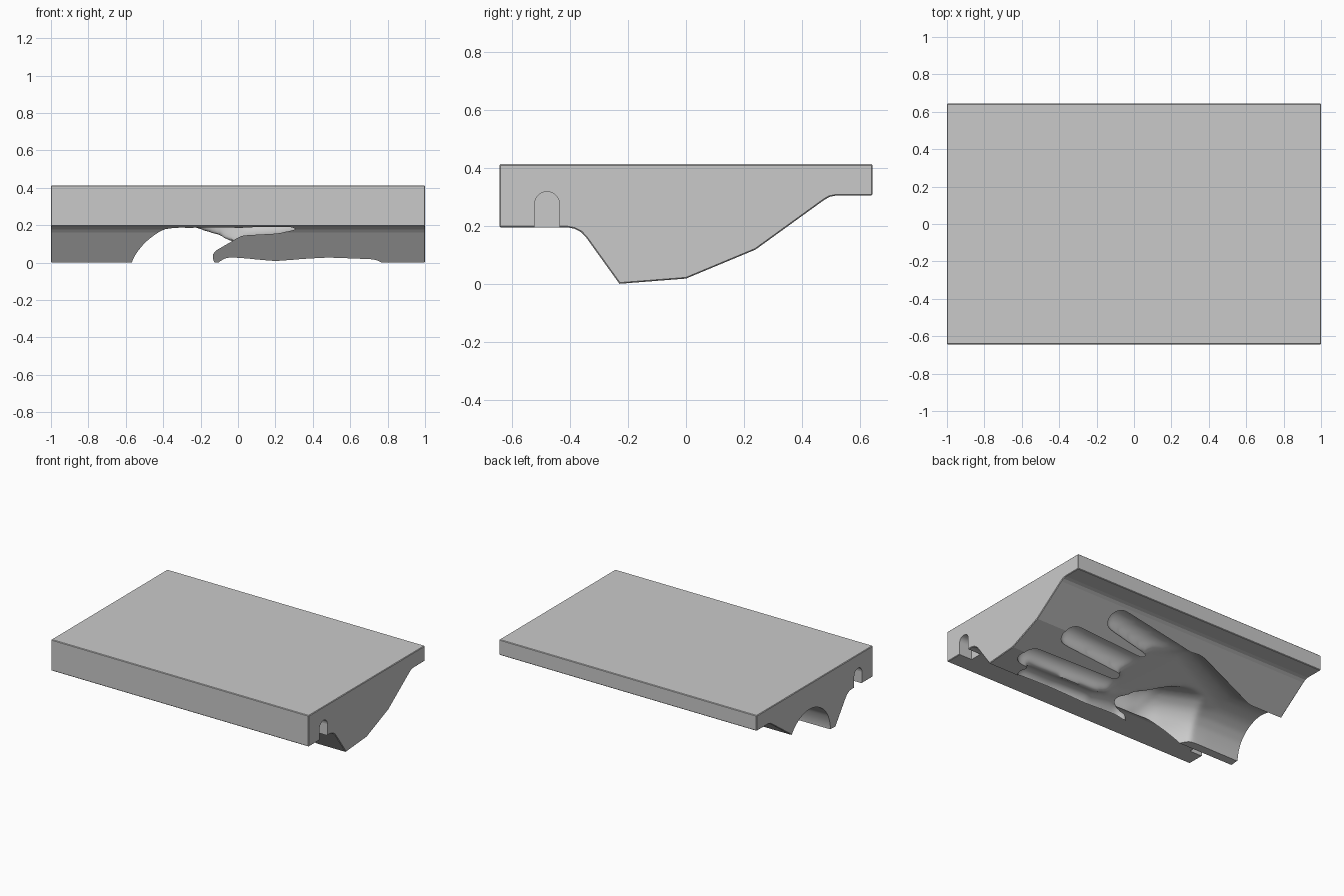
import bpy, bmesh, math
from mathutils import Matrix

if "Cube" in bpy.data.objects:
    bpy.data.objects.remove(bpy.data.objects["Cube"])

grey = bpy.data.materials.new("plain grey")
grey.use_nodes = True
grey.diffuse_color = (0.59, 0.59, 0.59, 1)
grey.node_tree.nodes["Principled BSDF"].inputs["Base Color"].default_value = (0.59, 0.59, 0.59, 1)


def to_object(name, bm):
    bmesh.ops.recalc_face_normals(bm, faces=bm.faces)
    mesh = bpy.data.meshes.new(name)
    bm.to_mesh(mesh)
    bm.free()
    mesh.materials.append(grey)
    obj = bpy.data.objects.new(name, mesh)
    bpy.context.collection.objects.link(obj)
    return obj


def prism(name, profile, x0, x1):
    """Extrude a (y, z) profile along x."""
    bm = bmesh.new()
    face = bm.faces.new([bm.verts.new((x0, y, z)) for y, z in profile])
    out = bmesh.ops.extrude_face_region(bm, geom=[face])
    verts = [v for v in out["geom"] if isinstance(v, bmesh.types.BMVert)]
    bmesh.ops.translate(bm, verts=verts, vec=(x1 - x0, 0, 0))
    return to_object(name, bm)


def add_blob(bm, balls):
    """Add the convex hull of several balls (x, y, z, radius)."""
    part = bmesh.new()
    for x, y, z, r in balls:
        bmesh.ops.create_icosphere(part, subdivisions=3, radius=r,
                                   matrix=Matrix.Translation((x, y, z)))
    hull = bmesh.ops.convex_hull(part, input=part.verts)
    inside = {g for g in hull["geom_interior"] + hull["geom_unused"]
              if isinstance(g, bmesh.types.BMVert)}
    bmesh.ops.delete(part, geom=list(inside), context="VERTS")
    mesh = bpy.data.meshes.new("blob")
    part.to_mesh(mesh)
    part.free()
    bm.from_mesh(mesh)
    bpy.data.meshes.remove(mesh)


# Slab with a stepped, sloping underside
block = prism("rest_block", [
    (-0.644, 0.413), (-0.644, 0.195), (-0.41, 0.195), (-0.385, 0.19), (-0.362, 0.178),
    (-0.345, 0.16), (-0.23, 0.0), (0, 0.018), (0.24, 0.118), (0.475, 0.288),
    (0.495, 0.3), (0.52, 0.305), (0.644, 0.305), (0.644, 0.413)], -1, 1)
bevel = block.modifiers.new("edge_softening", "BEVEL")
bevel.width = 0.004
bevel.segments = 1
bevel.limit_method = "ANGLE"
bevel.angle_limit = math.radians(70)

# Hand-shaped hollow: wrist, palm, ball of thumb, thumb and four fingers
hand_parts = [
    [(-1.3, 0.06, 0, 0.24), (-0.7, 0.06, 0, 0.235)],
    [(-0.7, 0.06, 0, 0.235), (-0.2, 0.265, 0.115, 0.18), (-0.16, 0.0, 0.02, 0.16),
     (0.06, 0.1, 0.03, 0.14), (0.0, 0.26, 0.13, 0.12), (0.02, -0.07, 0.02, 0.12)],
    [(-0.34, -0.2, 0.02, 0.21), (-0.31, -0.21, 0.12, 0.185), (-0.48, 0.0, 0.03, 0.205)],
    [(-0.27, -0.22, 0.16, 0.16), (0.0, -0.285, 0.235, 0.105)],
    [(0.0, -0.285, 0.235, 0.105), (0.2, -0.312, 0.25, 0.102), (0.3, -0.32, 0.262, 0.097)],
    [(-0.04, -0.15, 0.01, 0.105), (0.2, -0.178, 0.0, 0.062)],
    [(0.2, -0.178, 0.0, 0.062), (0.48, -0.195, 0.0, 0.064), (0.73, -0.188, 0.0, 0.06)],
    [(-0.05, -0.02, 0.05, 0.09), (0.82, -0.035, 0.035, 0.092)],
    [(-0.1, 0.17, 0.1, 0.09), (0.69, 0.21, 0.13, 0.082)],
    [(-0.1, 0.32, 0.19, 0.09), (0.46, 0.39, 0.245, 0.081)],
]
bm = bmesh.new()
for balls in hand_parts:
    add_blob(bm, balls)
hand = to_object("hand_cutter", bm)
remesh = hand.modifiers.new("merge", "REMESH")
remesh.mode = "VOXEL"
remesh.voxel_size = 0.013
smooth = hand.modifiers.new("soften", "SMOOTH")
smooth.factor = 0.5
smooth.iterations = 18

# Round-topped notch at each end
arch = [(-0.523, 0.1)]
for i in range(13):
    a = math.pi * (1 - i / 12)
    arch.append((-0.48 + 0.043 * math.cos(a), 0.275 + 0.043 * math.sin(a)))
arch.append((-0.437, 0.1))
cutters = [hand]
for side in (-1, 1):
    cutters.append(prism("notch_cutter", arch, side * 0.9, side * 1.1))

for cutter in cutters:
    cutter.hide_render = True
    cut = block.modifiers.new("cut", "BOOLEAN")
    cut.operation = "DIFFERENCE"
    cut.solver = "EXACT"
    cut.object = cutter

# Keep the finished mesh and discard the helpers
bpy.context.view_layer.update()
graph = bpy.context.evaluated_depsgraph_get()
result = bpy.data.meshes.new_from_object(block.evaluated_get(graph))
block.modifiers.clear()
block.data = result
for cutter in cutters:
    bpy.data.objects.remove(cutter)
block.data.materials.clear()
block.data.materials.append(grey)

# Smooth hollow, flat slab faces
bpy.ops.object.select_all(action="DESELECT")
block.select_set(True)
bpy.context.view_layer.objects.active = block
bpy.ops.object.shade_smooth_by_angle(angle=math.radians(30))
for poly in block.data.polygons:
    poly.material_index = 0
    if poly.area > 0.004:
        poly.use_smooth = False
